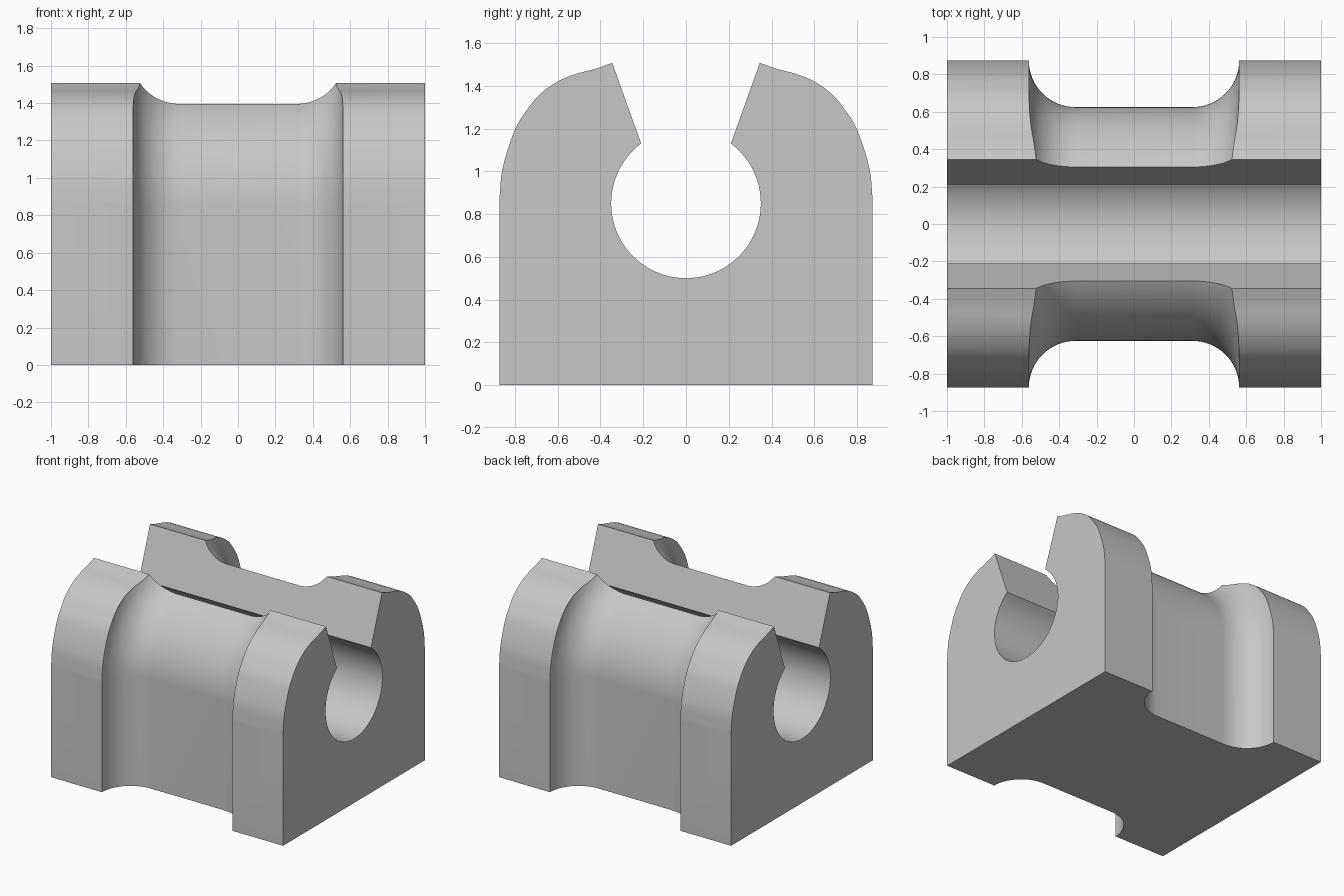
import bpy
import bmesh
from math import sin, cos, pi, radians
from mathutils import Vector

if "Cube" in bpy.data.objects:
    bpy.data.objects.remove(bpy.data.objects["Cube"], do_unlink=True)

HALF_LEN, HALF_W = 1.0, 0.873
AXIS_Z, BORE_R = 0.85, 0.35
WAIST_R, FILLET_R, FILLET_X = 0.625, 0.25, 0.3125


def make_object(name, bm):
    bmesh.ops.recalc_face_normals(bm, faces=bm.faces)
    mesh = bpy.data.meshes.new(name)
    bm.to_mesh(mesh)
    bm.free()
    obj = bpy.data.objects.new(name, mesh)
    bpy.context.collection.objects.link(obj)
    return obj


def loft(name, rings):
    """Join equal-length rings of points into a capped solid."""
    bm = bmesh.new()
    loops = [[bm.verts.new(p) for p in ring] for ring in rings]
    for a, b in zip(loops, loops[1:]):
        for i in range(len(a)):
            j = (i + 1) % len(a)
            bm.faces.new((a[i], a[j], b[j], b[i]))
    bm.faces.new(loops[0])
    bm.faces.new(loops[-1])
    return make_object(name, bm)


def spline(points, steps):
    """Smooth curve through all the points."""
    pts = [Vector(p) for p in points]
    pts = [2 * pts[0] - pts[1]] + pts + [2 * pts[-1] - pts[-2]]
    out = []
    for a, b, c, d in zip(pts, pts[1:], pts[2:], pts[3:]):
        for k in range(steps):
            t = k / steps
            out.append(0.5 * (2 * b + (c - a) * t + (2 * a - 5 * b + 4 * c - d) * t * t
                              + (3 * b - a - 3 * c + d) * t ** 3))
    return out + [pts[-2]]


# Half of the end profile: base corner, shoulder, slot lip, slot wall
shoulder = spline([(HALF_W, 0.87), (0.857, 1.02), (0.80, 1.195), (0.74, 1.293),
                   (0.68, 1.364), (0.60, 1.42), (0.52, 1.454), (0.43, 1.478),
                   (0.345, 1.507)], 5)
half = [(HALF_W, 0)] + [tuple(p) for p in shoulder]

# Bore arc from the right slot wall, under the axis, to the left one
start, sweep, n = radians(53.13), radians(286.26), 72
bore = []
for k in range(n + 1):
    a = start - sweep * k / n
    bore.append((BORE_R * cos(a), AXIS_Z + BORE_R * sin(a)))
profile = half + bore + [(-y, z) for y, z in reversed(half)]
body = loft("clamp_body", [[(x, y, z) for y, z in profile]
                           for x in (-HALF_LEN, HALF_LEN)])

# Waist cutter: filleted groove section swept up, over the bore axis and down
arc = [(FILLET_X + FILLET_R * sin(t), WAIST_R + FILLET_R * (1 - cos(t)))
       for t in (k / 16 * pi / 2 for k in range(17))]
arc.append((arc[-1][0], 1.3))
section = arc + [(-x, r) for x, r in reversed(arc)]
frames = [(0, -0.2)] + [(pi * k / 96, AXIS_Z) for k in range(97)] + [(pi, -0.2)]
cutter = loft("waist_cutter", [[(x, r * cos(a), z + r * sin(a)) for x, r in section]
                               for a, z in frames])
cutter.hide_render = True

bpy.context.view_layer.objects.active = body
body.select_set(True)
cut = body.modifiers.new("waist", 'BOOLEAN')
cut.operation, cut.solver, cut.object = 'DIFFERENCE', 'EXACT', cutter
bpy.ops.object.modifier_apply(modifier=cut.name)
bpy.data.objects.remove(cutter, do_unlink=True)

# Single grey material
grey = bpy.data.materials.new("light_grey")
grey.use_nodes = True
color = (0.57, 0.57, 0.57, 1)
grey.diffuse_color = color
grey.node_tree.nodes["Principled BSDF"].inputs["Base Color"].default_value = color
body.data.materials.clear()
body.data.materials.append(grey)

bpy.ops.object.shade_smooth_by_angle(angle=radians(30))
